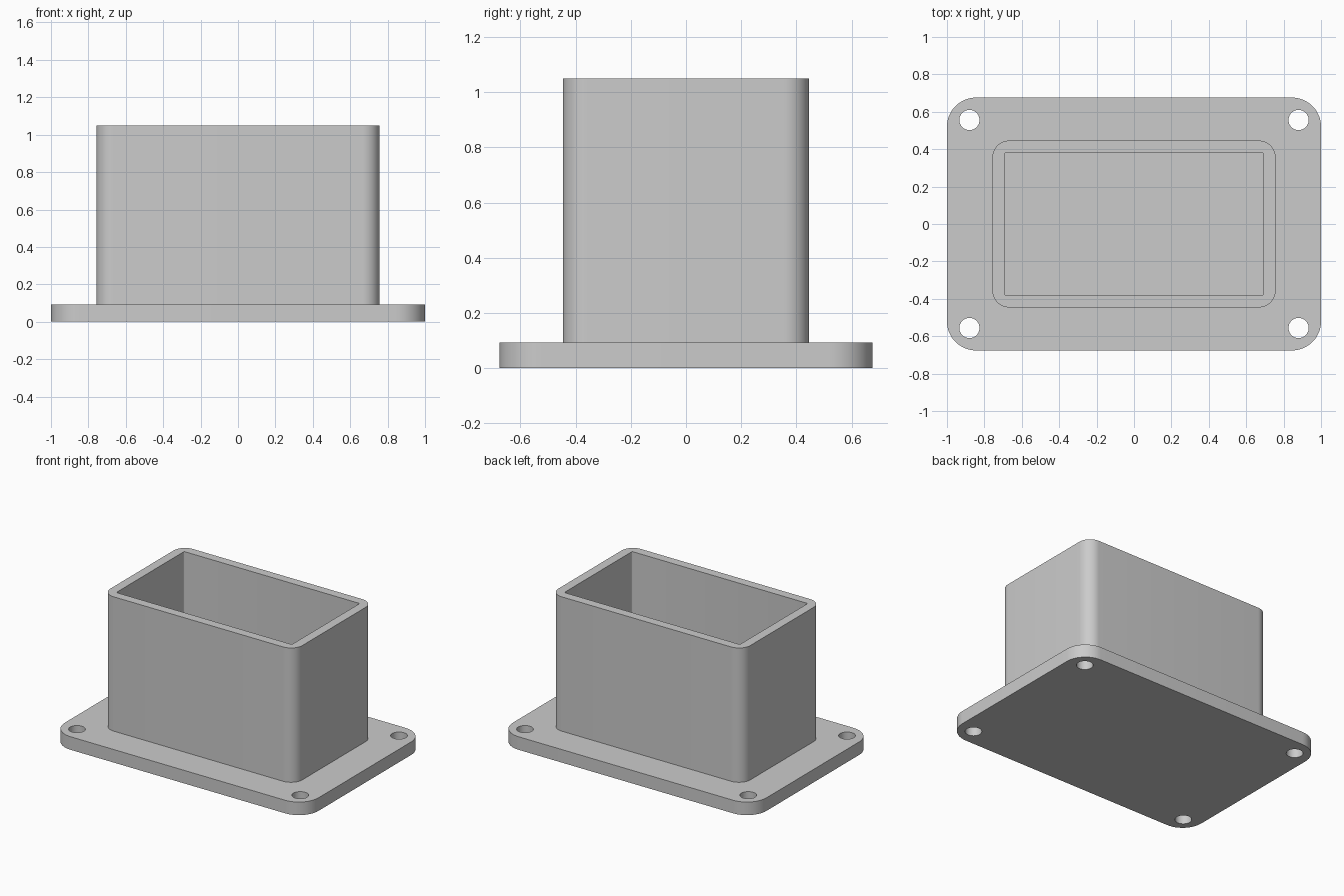
import bpy, bmesh
from math import cos, sin, pi, radians

cube = bpy.data.objects.get("Cube")
if cube:
    bpy.data.objects.remove(cube, do_unlink=True)

grey = bpy.data.materials.new("light_grey")
grey.use_nodes = True
colour = (0.6, 0.6, 0.6, 1)
grey.diffuse_color = colour
grey.node_tree.nodes["Principled BSDF"].inputs["Base Color"].default_value = colour


def rounded_prism(name, hx, hy, radius, z0, z1, steps=12, at=(0, 0)):
    """Upright prism with a rounded rectangular outline."""
    bm = bmesh.new()
    outline = []
    for quarter, (sx, sy) in enumerate([(1, 1), (-1, 1), (-1, -1), (1, -1)]):
        for i in range(steps + 1):
            a = (quarter + i / steps) * pi / 2
            outline.append(bm.verts.new((at[0] + sx * (hx - radius) + radius * cos(a),
                                         at[1] + sy * (hy - radius) + radius * sin(a), z0)))
    bmesh.ops.remove_doubles(bm, verts=outline, dist=1e-5)
    base = bm.faces.new(list(bm.verts))
    top = bmesh.ops.extrude_face_region(bm, geom=[base])["geom"]
    bmesh.ops.translate(bm, vec=(0, 0, z1 - z0),
                        verts=[v for v in top if isinstance(v, bmesh.types.BMVert)])
    bmesh.ops.recalc_face_normals(bm, faces=bm.faces)
    mesh = bpy.data.meshes.new(name)
    bm.to_mesh(mesh)
    bm.free()
    mesh.materials.append(grey)
    obj = bpy.data.objects.new(name, mesh)
    bpy.context.collection.objects.link(obj)
    return obj


def combine(target, tool, operation):
    """Apply a boolean and discard the tool object."""
    bpy.context.view_layer.objects.active = target
    mod = target.modifiers.new(operation.lower(), 'BOOLEAN')
    mod.operation = operation
    mod.solver = 'EXACT'
    mod.object = tool
    bpy.ops.object.modifier_apply(modifier=mod.name)
    bpy.data.objects.remove(tool, do_unlink=True)


plate_top, height = 0.093, 1.05

# Mounting plate joined to the upright box
body = rounded_prism("flanged_box", 1.0, 0.676, 0.155, 0, plate_top)
combine(body, rounded_prism("box_wall", 0.757, 0.446, 0.09, 0.04, height), 'UNION')

# Open cavity, with its floor level with the plate
combine(body, rounded_prism("cavity", 0.692, 0.382, 0.008, plate_top, height + 0.2, 4),
        'DIFFERENCE')

# Screw holes in the four corners
for x in (-0.88, 0.88):
    for y in (-0.556, 0.556):
        hole = rounded_prism("screw_hole", 0.054, 0.054, 0.054, -0.1, 0.3, 10, (x, y))
        combine(body, hole, 'DIFFERENCE')

# Smooth corners, crisp edges
bpy.ops.object.select_all(action='DESELECT')
body.select_set(True)
bpy.context.view_layer.objects.active = body
bpy.ops.object.shade_smooth_by_angle(angle=radians(30))
